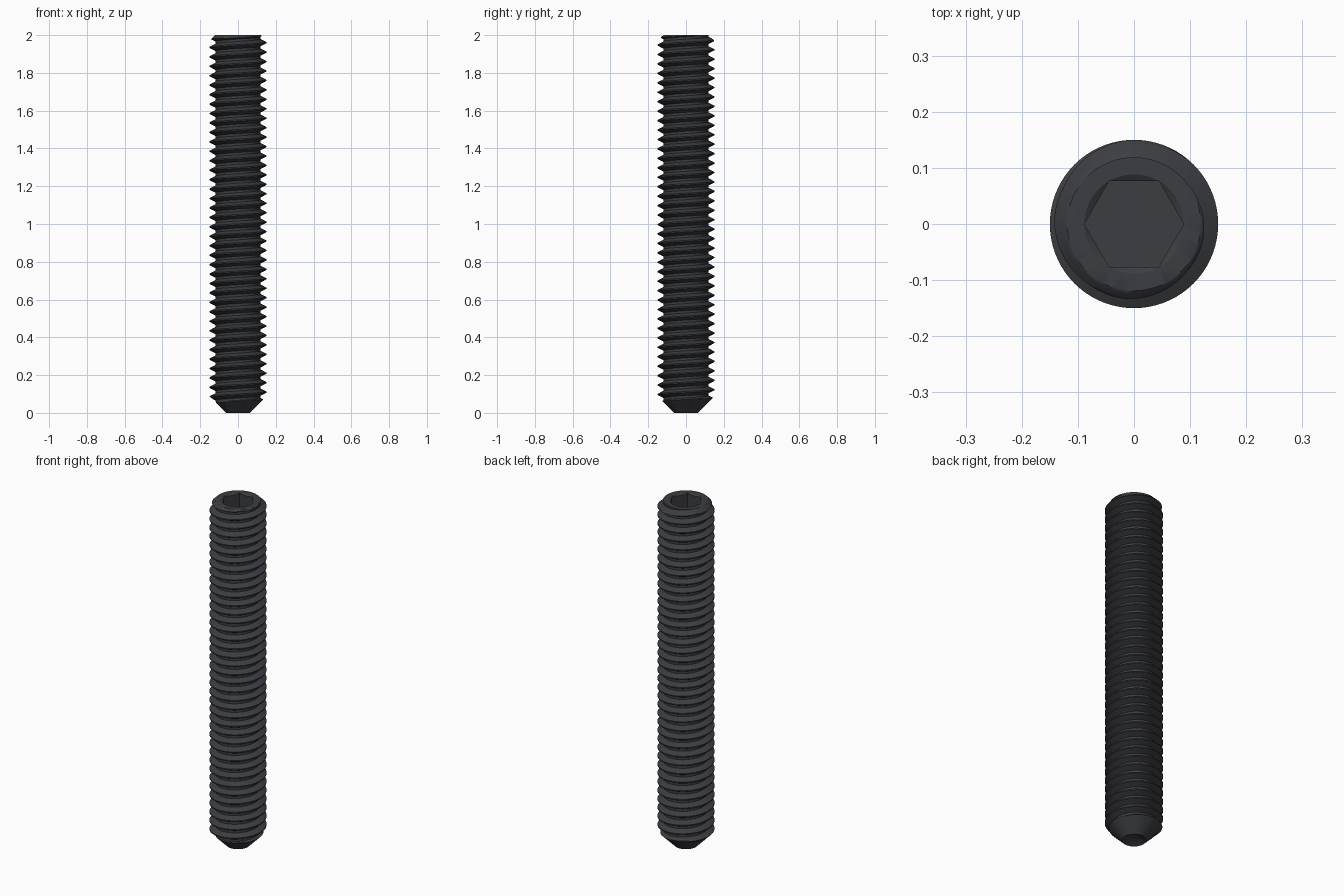
import bpy, bmesh
from math import pi, cos, sin, tau, radians

if "Cube" in bpy.data.objects:
    bpy.data.objects.remove(bpy.data.objects["Cube"])

LENGTH, PITCH = 2.0, 0.05
R_CREST, R_ROOT = 0.15, 0.119
R_POINT, R_TOP = 0.063, 0.12          # flat ends of the bottom cone and top chamfer
R_SOCKET, DEPTH = 0.0885, 0.175       # hexagon corner radius and socket depth
COLS, PHASE = 72, 0.01

# Positions within one pitch, measured from the crest centre
flank = [1 / 16 + (5 / 16) * i / 4 for i in range(5)]
STEPS = [-1 / 16] + flank + [1 - u for u in reversed(flank[1:])]


def thread_radius(u):
    """60 degree thread with flat crest and root."""
    d = min(abs(u), abs(1 - u))
    t = min(max((d - 1 / 16) / (5 / 16), 0), 1)
    return R_CREST + (R_ROOT - R_CREST) * t


def column(a):
    """Full outline at angle a: cup point, thread, chamfer, hex socket."""
    pts = [(0, 0.036)]
    for k in range(-2, 42):
        for u in STEPS:
            z = PHASE + PITCH * (k + u + a / tau)
            z = min(max(z, 0), LENGTH)
            r = min(thread_radius(u), R_POINT + z, R_TOP + LENGTH - z)
            if z == 0:
                r = R_POINT
            elif z == LENGTH:
                r = R_ROOT
            pts.append((r, z))
    hex_r = R_SOCKET * cos(pi / 6) / cos(a % (pi / 3) - pi / 6)
    pts += [(R_SOCKET, LENGTH),
            (hex_r, LENGTH - 0.6 * (R_SOCKET - hex_r)),
            (hex_r, LENGTH - DEPTH),
            (0, LENGTH - DEPTH)]
    return pts


# Sweep the outline around the axis, rising one pitch per turn
bm = bmesh.new()
cols = []
for i in range(COLS + 1):
    a = tau * i / COLS
    cols.append([bm.verts.new((r * cos(a), r * sin(a), z)) for r, z in column(a)])
for c, d in zip(cols, cols[1:]):
    for j in range(len(c) - 1):
        bm.faces.new((c[j], d[j], d[j + 1], c[j + 1]))

# Weld the seam and the collapsed rows at both ends
bmesh.ops.remove_doubles(bm, verts=bm.verts[:], dist=1e-5)
bmesh.ops.dissolve_degenerate(bm, dist=1e-6, edges=bm.edges[:])
bmesh.ops.recalc_face_normals(bm, faces=bm.faces[:])

mesh = bpy.data.meshes.new("set_screw")
bm.to_mesh(mesh)
bm.free()
screw = bpy.data.objects.new("set_screw", mesh)
bpy.context.collection.objects.link(screw)

# Black oxide steel
mat = bpy.data.materials.new("black_steel")
mat.diffuse_color = (0.045, 0.047, 0.053, 1)
mat.use_nodes = True
mat.node_tree.nodes["Principled BSDF"].inputs["Base Color"].default_value = mat.diffuse_color
mesh.materials.append(mat)

bpy.context.view_layer.objects.active = screw
screw.select_set(True)
bpy.ops.object.shade_smooth_by_angle(angle=radians(30))
